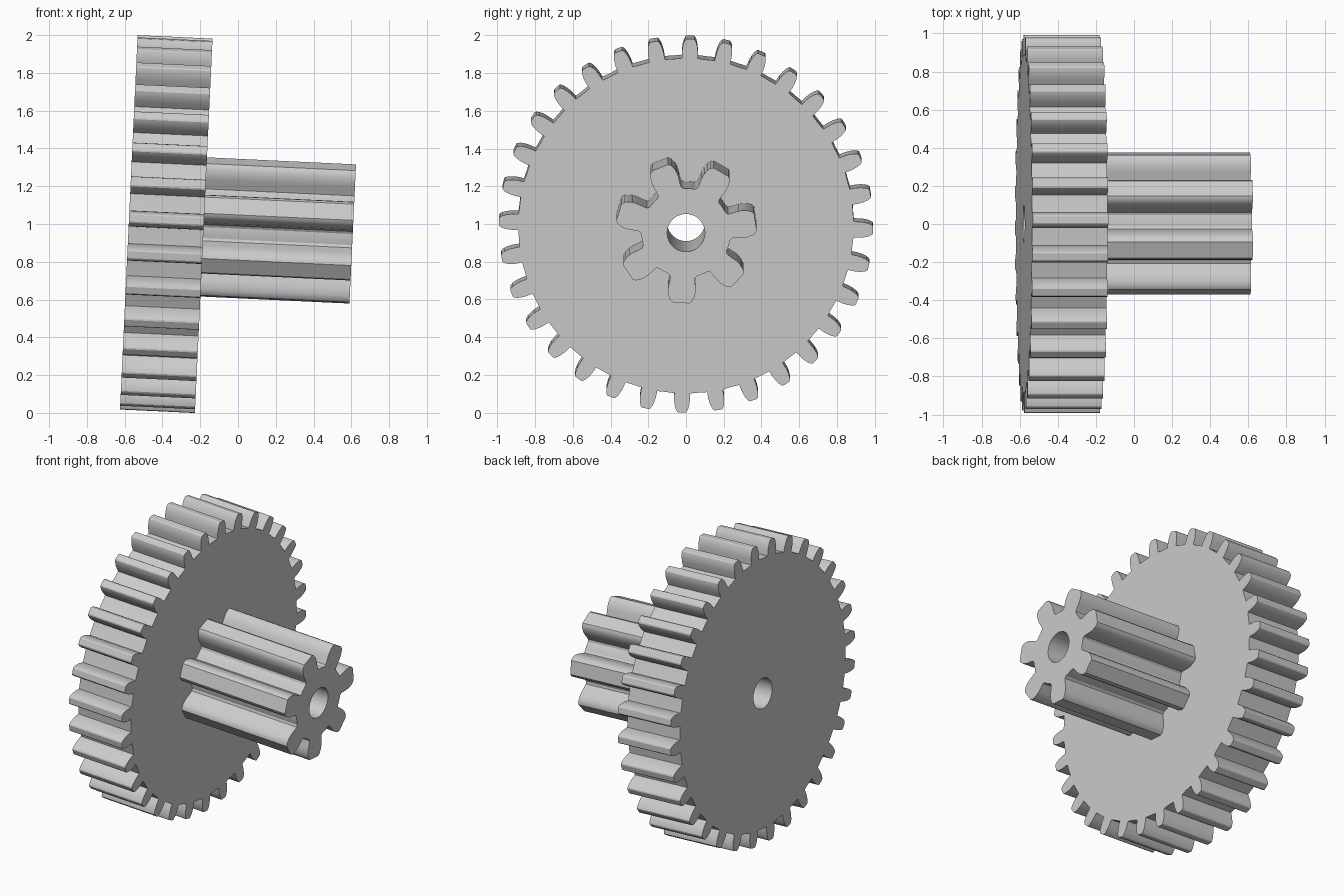
import bpy
import bmesh
from math import sin, cos, pi, radians
from mathutils import Matrix

cube = bpy.data.objects.get("Cube")
if cube:
    bpy.data.objects.remove(cube, do_unlink=True)

WHEEL_X, END_X = 0.397, 1.187      # distances along the axle
TILT = radians(2.7)


def point(r, a):
    """Point around the axle, angle measured from up towards +y."""
    return (r * sin(a), r * cos(a))


def gear_outline(teeth, phase, flank, gap):
    """flank: (radius, half width) from root to tip; gap: (radius, share of pitch)."""
    pts = []
    pitch = 2 * pi / teeth
    sides = [(r, -w) for r, w in flank] + [(r, w) for r, w in reversed(flank)]
    for i in range(teeth):
        a = radians(phase) + i * pitch
        pts += [point(r, a + w / r) for r, w in sides]
        pts += [point(r, a + share * pitch) for r, share in gap]
    return pts


wheel = gear_outline(32, 1.3,
                     [(0.89, 0.042), (0.925, 0.042), (0.95, 0.039),
                      (0.973, 0.033), (0.988, 0.025), (0.992, 0.018)],
                     [(0.888, 0.5)])
pinion = gear_outline(7, 184.2,
                      [(0.245, 0.066), (0.27, 0.068), (0.30, 0.073), (0.325, 0.073),
                       (0.348, 0.068), (0.366, 0.059), (0.375, 0.045)],
                      [(0.236, 0.36), (0.236, 0.43), (0.236, 0.5),
                       (0.236, 0.57), (0.236, 0.64)])
bore = [point(0.1, 2 * pi * i / 48) for i in range(48)]

bm = bmesh.new()


def ring(outline, x):
    verts = [bm.verts.new((x, y, z)) for y, z in outline]
    edges = [bm.edges.new((v, verts[i - 1])) for i, v in enumerate(verts)]
    return verts, edges


def wall(a, b):
    for i in range(len(a[0])):
        bm.faces.new((a[0][i - 1], a[0][i], b[0][i], b[0][i - 1]))


def cap(outer, inner):
    bmesh.ops.triangle_fill(bm, use_beauty=True, edges=outer[1] + inner[1])


wheel_back, wheel_front = ring(wheel, 0), ring(wheel, WHEEL_X)
pinion_base, pinion_end = ring(pinion, WHEEL_X), ring(pinion, END_X)
bore_back, bore_end = ring(bore, 0), ring(bore, END_X)

# Flat faces first, then the toothed walls and the bore
cap(wheel_back, bore_back)
cap(wheel_front, pinion_base)
cap(pinion_end, bore_end)
wall(wheel_back, wheel_front)
wall(pinion_base, pinion_end)
wall(bore_back, bore_end)
bmesh.ops.recalc_face_normals(bm, faces=bm.faces[:])

# Lean the axle slightly so the pinion end dips
bm.transform(Matrix.Translation((-0.578, 0, 1.009)) @ Matrix.Rotation(TILT, 4, 'Y'))

mesh = bpy.data.meshes.new("stepped_gear")
bm.to_mesh(mesh)
bm.free()
gear = bpy.data.objects.new("stepped_gear", mesh)
bpy.context.collection.objects.link(gear)

# Plain grey
grey = bpy.data.materials.new("light_grey")
grey.use_nodes = True
colour = (0.6, 0.6, 0.6, 1)
grey.diffuse_color = colour
grey.node_tree.nodes["Principled BSDF"].inputs["Base Color"].default_value = colour
mesh.materials.append(grey)

bpy.ops.object.select_all(action='DESELECT')
gear.select_set(True)
bpy.context.view_layer.objects.active = gear
bpy.ops.object.shade_smooth_by_angle(angle=radians(30))
